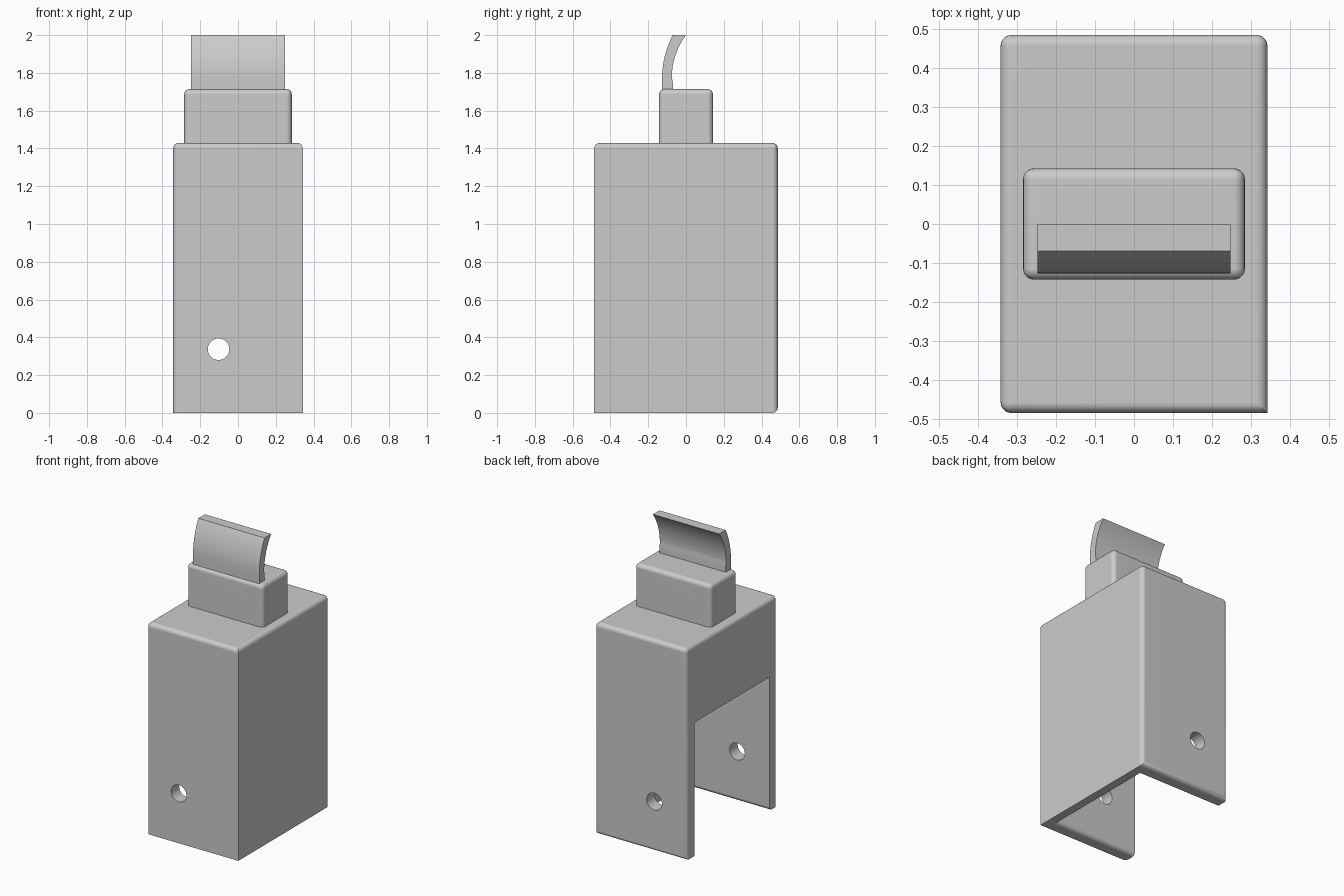
import bpy
import bmesh
from math import sin, cos, asin, pi
from mathutils import Matrix, Vector

if "Cube" in bpy.data.objects:
    bpy.data.objects.remove(bpy.data.objects["Cube"], do_unlink=True)

HALF_X, HALF_Y, BODY_TOP = 0.343, 0.486, 1.429
SIDE_WALL, END_WALL, ROUND = 0.057, 0.086, 0.028

grey = bpy.data.materials.new("plain_grey")
grey.use_nodes = True
grey.diffuse_color = (0.6, 0.6, 0.6, 1)
grey.node_tree.nodes["Principled BSDF"].inputs["Base Color"].default_value = (0.6, 0.6, 0.6, 1)


def finish(name, bm):
    """Turn a bmesh into a named grey object."""
    bmesh.ops.recalc_face_normals(bm, faces=bm.faces[:])
    mesh = bpy.data.meshes.new(name)
    bm.to_mesh(mesh)
    bm.free()
    mesh.materials.append(grey)
    obj = bpy.data.objects.new(name, mesh)
    bpy.context.collection.objects.link(obj)
    return obj


def rounded_box(name, half_x, half_y, bottom, top, is_round):
    """Box whose edges are rounded where is_round(midpoint, vertical) holds."""
    bm = bmesh.new()
    bmesh.ops.create_cube(bm, size=1)
    for v in bm.verts:
        v.co = (v.co.x * 2 * half_x, v.co.y * 2 * half_y,
                bottom + (v.co.z + 0.5) * (top - bottom))
    edges = []
    for e in bm.edges:
        a, b = e.verts
        if is_round((a.co + b.co) / 2, abs(a.co.z - b.co.z) > 0.01):
            edges.append(e)
    bmesh.ops.bevel(bm, geom=edges, offset=ROUND, segments=5, profile=0.5,
                    affect='EDGES', clamp_overlap=True)
    return finish(name, bm)


def prism(name, profile, x0, x1):
    """Extrude a (y, z) profile along x."""
    bm = bmesh.new()
    face = bm.faces.new([bm.verts.new((x0, y, z)) for y, z in profile])
    moved = bmesh.ops.extrude_face_region(bm, geom=[face])["geom"]
    bmesh.ops.translate(bm, vec=Vector((x1 - x0, 0, 0)),
                        verts=[g for g in moved if isinstance(g, bmesh.types.BMVert)])
    # The extrusion keeps the starting face as the far cap
    return finish(name, bm)


def cut(target, cutter):
    cutter.hide_render = True
    mod = target.modifiers.new("cut", 'BOOLEAN')
    mod.operation, mod.solver, mod.object = 'DIFFERENCE', 'EXACT', cutter
    bpy.context.view_layer.objects.active = target
    bpy.ops.object.modifier_apply(modifier=mod.name)
    bpy.data.objects.remove(cutter, do_unlink=True)


def smooth(obj):
    """Smooth the roundings while flat faces stay evenly shaded."""
    bpy.ops.object.select_all(action='DESELECT')
    obj.select_set(True)
    bpy.context.view_layer.objects.active = obj
    bpy.ops.object.shade_smooth_by_angle()
    mod = obj.modifiers.new("even_shading", 'WEIGHTED_NORMAL')
    mod.keep_sharp = True


# Body: rounded at the top, the back and one front corner
body = rounded_box(
    "body", HALF_X, HALF_Y, 0, BODY_TOP,
    lambda m, vertical: m.z > BODY_TOP - 0.01 or m.y > HALF_Y - 0.01
    or (vertical and m.x < 0))

# Open cavity, flared along the foot of the front wall
inner = HALF_Y - END_WALL
flare = [(-inner - ROUND + ROUND * cos(a), ROUND - ROUND * sin(a))
         for a in (i * pi / 10 for i in range(6))]
cavity = [(inner, -0.1), (inner, 0.903), (-inner, 0.903)] + flare + [(-inner - ROUND, -0.1)]
cut(body, prism("cavity_cutter", cavity, -1, HALF_X - SIDE_WALL))

# Pin hole through the front and back walls
bm = bmesh.new()
bmesh.ops.create_cone(bm, cap_ends=True, segments=40, radius1=0.057, radius2=0.057, depth=2,
                      matrix=Matrix.Translation((-0.103, 0, 0.337)) @ Matrix.Rotation(pi / 2, 4, 'X'))
cut(body, finish("hole_cutter", bm))

# Raised block on top of the body
block = rounded_box("top_block", 0.285, 0.143, BODY_TOP, 1.714,
                    lambda m, vertical: vertical or m.z > 1.7)


# Curved blade: front and rear arcs swept across x
def arc(foot_y, foot_z, tip_y, tip_z, steps=12):
    """Circular arc that starts upright at the foot and leans back to the tip."""
    rise, lean = tip_z - foot_z, tip_y - foot_y
    radius = (rise ** 2 + lean ** 2) / (2 * lean)
    sweep = asin(rise / radius)
    return [(foot_y + radius * (1 - cos(sweep * i / steps)),
             foot_z + radius * sin(sweep * i / steps)) for i in range(steps + 1)]


front = arc(-0.127, 1.77, -0.07, 2.0)
rear = arc(-0.075, 1.775, 0.0, 2.0)
blade = prism("curved_blade",
              [(-0.127, 1.70)] + front + rear[::-1] + [(-0.07, 1.755), (-0.07, 1.70)],
              -0.248, 0.248)

for part in (body, block, blade):
    smooth(part)
